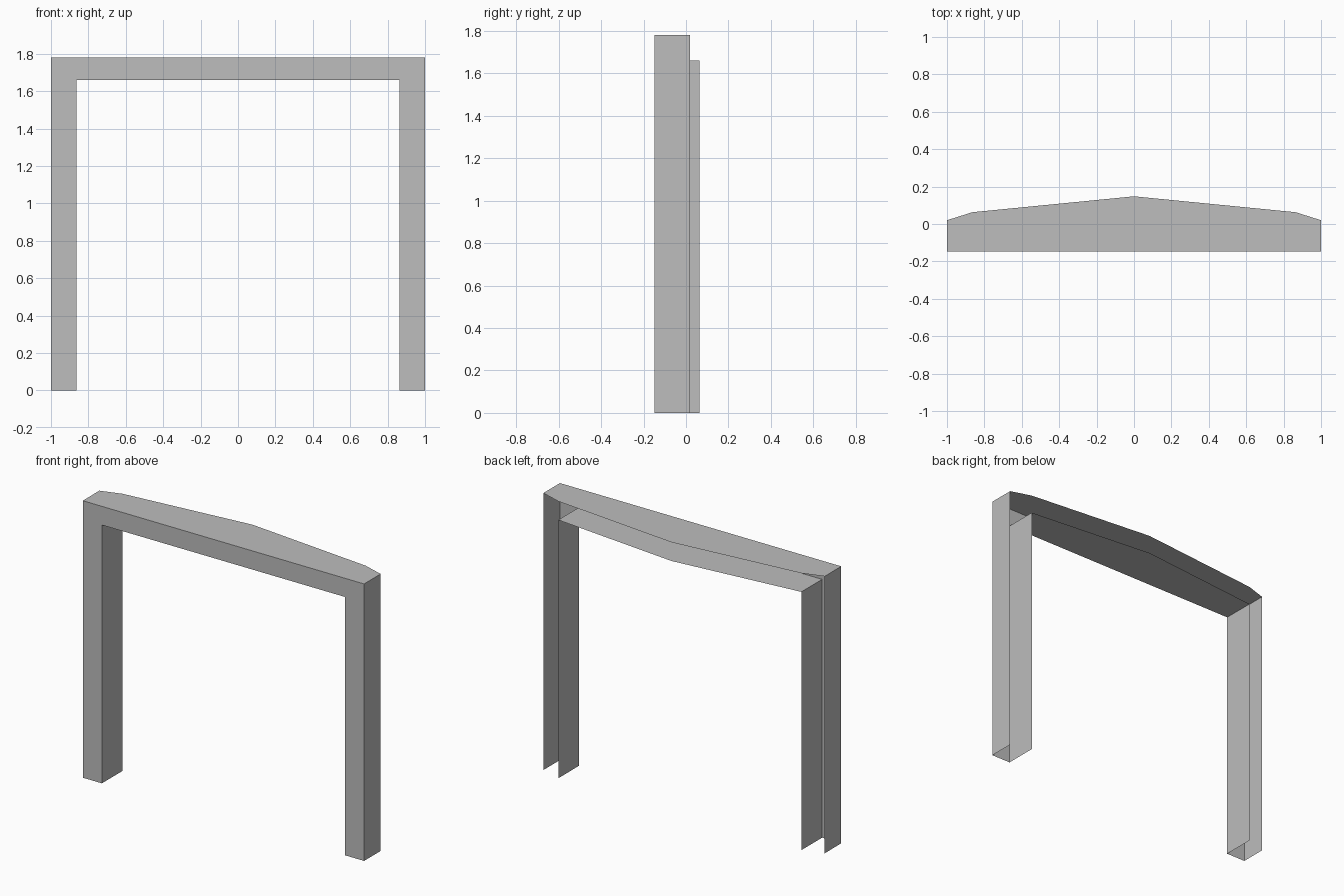
import bpy

cube = bpy.data.objects.get("Cube")
if cube:
    bpy.data.objects.remove(cube, do_unlink=True)

# Main dimensions
OUT_X, IN_X = 1.0, 0.864
TOP_Z, SOFFIT_Z = 1.78, 1.66
FRONT_Y, OUT_Y, IN_Y, PEAK_Y = -0.148, 0.02, 0.063, 0.148

grey = bpy.data.materials.new("plain grey")
grey.use_nodes = True
colour = (0.51, 0.51, 0.51, 1)
grey.diffuse_color = colour
grey.node_tree.nodes["Principled BSDF"].inputs["Base Color"].default_value = colour


def sheet(name, points):
    """One flat open sheet, wound so that its outside faces the viewer."""
    mesh = bpy.data.meshes.new(name)
    mesh.from_pydata(points, [], [range(len(points))])
    mesh.materials.append(grey)
    obj = bpy.data.objects.new(name, mesh)
    bpy.context.collection.objects.link(obj)
    return obj


def side_panel(name, x, back_y, top, flip):
    """Upright sheet running from the front to its back edge."""
    points = [(x, FRONT_Y, 0), (x, back_y, 0), (x, back_y, top), (x, FRONT_Y, top)]
    sheet(name, points[::-1] if flip else points)


# Front face: two legs joined by a lintel
sheet("front_frame", [(x, FRONT_Y, z) for x, z in (
    (-OUT_X, 0), (-IN_X, 0), (-IN_X, SOFFIT_Z), (IN_X, SOFFIT_Z),
    (IN_X, 0), (OUT_X, 0), (OUT_X, TOP_Z), (-OUT_X, TOP_Z))])

# Top plate with a bowed back edge
sheet("top_plate", [(x, y, TOP_Z) for x, y in (
    (-OUT_X, FRONT_Y), (OUT_X, FRONT_Y), (OUT_X, OUT_Y), (IN_X, IN_Y),
    (0, PEAK_Y), (-IN_X, IN_Y), (-OUT_X, OUT_Y))])

# Underside of the lintel
sheet("soffit", [(x, y, SOFFIT_Z) for x, y in (
    (-IN_X, FRONT_Y), (-IN_X, IN_Y), (0, PEAK_Y), (IN_X, IN_Y), (IN_X, FRONT_Y))])

# Outer and inner sides of each leg
for side, s in (("left", 1), ("right", -1)):
    side_panel(side + "_outer_panel", s * OUT_X, OUT_Y, TOP_Z, s < 0)
    side_panel(side + "_inner_panel", s * IN_X, IN_Y, SOFFIT_Z, s > 0)
